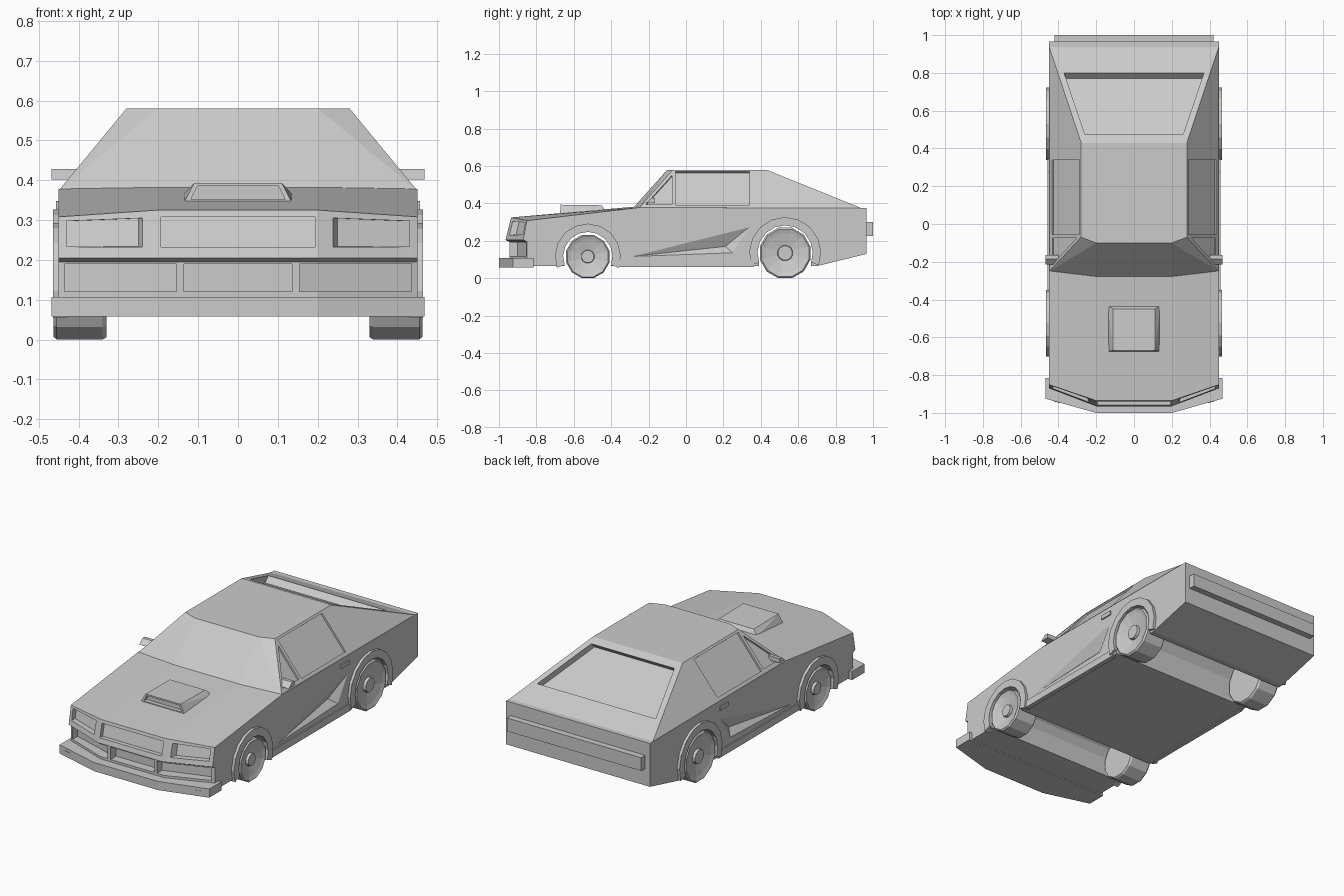
import bpy, bmesh
from math import sin, cos, radians, pi
from mathutils import Vector

if "Cube" in bpy.data.objects:
    bpy.data.objects.remove(bpy.data.objects["Cube"])


def finish(name, bm):
    bmesh.ops.recalc_face_normals(bm, faces=bm.faces)
    me = bpy.data.meshes.new(name)
    bm.to_mesh(me)
    bm.free()
    ob = bpy.data.objects.new(name, me)
    bpy.context.collection.objects.link(ob)
    return ob


def loft(name, rings):
    """Skin equal-length rings of points and cap both ends."""
    bm = bmesh.new()
    vs = [[bm.verts.new(p) for p in r] for r in rings]
    n = len(rings[0])
    for a, b in zip(vs, vs[1:]):
        for i in range(n):
            j = (i + 1) % n
            bm.faces.new((a[i], a[j], b[j], b[i]))
    bm.faces.new(vs[0])
    bm.faces.new(vs[-1])
    return finish(name, bm)


def hull(name, pts):
    bm = bmesh.new()
    for p in pts:
        bm.verts.new(p)
    r = bmesh.ops.convex_hull(bm, input=bm.verts)
    loose = {g for g in r["geom_interior"] if isinstance(g, bmesh.types.BMVert)}
    bmesh.ops.delete(bm, geom=list(loose), context='VERTS')
    bmesh.ops.dissolve_limit(bm, angle_limit=radians(0.5), verts=bm.verts, edges=bm.edges)
    return finish(name, bm)


def box(name, x0, x1, y0, y1, z0, z1):
    return hull(name, [(x, y, z) for x in (x0, x1) for y in (y0, y1) for z in (z0, z1)])


def cut(ob, cutter):
    cutter.hide_render = True
    m = ob.modifiers.new("cut", 'BOOLEAN')
    m.operation, m.solver, m.object = 'DIFFERENCE', 'EXACT', cutter
    bpy.context.view_layer.objects.active = ob
    bpy.ops.object.modifier_apply(modifier=m.name)
    bpy.data.objects.remove(cutter)


def recess(ob, pts, inward):
    """Press a flat outline lying on the surface inwards."""
    d = Vector(inward)
    out = d.normalized() * -0.05
    cut(ob, hull("cutter", [Vector(p) + o for p in pts for o in (out, d)]))


# Body: side profiles at the flank and at the nose break
W = 0.45
rear = [(0.965, 0.375), (0.965, 0.13), (0.70, 0.065)]
flank = [(-0.85, 0.065), (-0.85, 0.195), (-0.87, 0.205), (-0.85, 0.308), (-0.25, 0.378)] + rear
mid = [(-0.945, 0.065), (-0.945, 0.195), (-0.965, 0.205), (-0.935, 0.325), (-0.28, 0.382)] + rear
body = loft("body", [[(x, y, z) for y, z in prof] for x, prof in
                     ((-W, flank), (-0.2, mid), (0.2, mid), (W, flank))])


def nose(x, z):
    return -0.965 + 0.25 * (z - 0.205) + 0.38 * max(0, abs(x) - 0.2)


# Upper grille and headlight recesses
recess(body, [(x, nose(x, z), z) for x in (-0.193, 0.193) for z in (0.232, 0.308)], (0, 0.025, 0))
for s in (1, -1):
    front = [(s * x, nose(x, z) - 0.04, z) for x, z in
             ((0.225, 0.23), (0.225, 0.306), (0.43, 0.232), (0.43, 0.298))]
    back = [(s * x, nose(x, z) + 0.03, z) for x, z in
            ((0.25, 0.233), (0.25, 0.304), (0.43, 0.234), (0.43, 0.297))]
    cut(body, hull("cutter", front + back))

# Lower grille openings with two dividers
recess(body, [(x, -0.945, z) for x in (-0.135, 0.135) for z in (0.12, 0.19)], (0, 0.05, 0))
for s in (1, -1):
    recess(body, [(s * x, -0.945 + 0.38 * max(0, x - 0.2), z)
                  for x in (0.155, 0.2, 0.435) for z in (0.12, 0.19)], (0, 0.045, 0))

# Wheels, arches and wheel tunnels
for label, cy, R, ri, ro in (("front", -0.525, 0.116, 0.132, 0.176),
                             ("rear", 0.53, 0.135, 0.148, 0.192)):
    def arc(r):
        return [(cy + r * cos(radians(a)), R + r * sin(radians(a)))
                for a in range(-20, 201, 22)]
    inner = arc(ri)
    ends = [(inner[-1][0], -0.1), (inner[0][0], -0.1)]
    cut(body, loft("cutter", [[(x, y, z) for y, z in inner + ends] for x in (-0.6, 0.6)]))
    for s, side in ((1, "right"), (-1, "left")):
        outline = arc(ro) + inner[::-1]
        loft(f"{label}_arch_{side}", [[(s * x, y, z) for y, z in outline] for x in (0.43, 0.465)])
        rings = []
        for x, k in ((0.33, 0.7), (0.33, 0.95), (0.34, 1), (0.455, 1), (0.463, 0.94),
                     (0.455, 0.78), (0.44, 0.3), (0.455, 0.28), (0.455, 0.2)):
            r = k * R / cos(pi / 12)
            rings.append([(s * x, cy + r * cos((i + .5) * pi / 6), R + r * sin((i + .5) * pi / 6))
                          for i in range(12)])
        loft(f"{label}_wheel_{side}", rings)

# Sculpted wedge in each door
for s in (1, -1):
    tri = [(-0.3, 0.115), (0.34, 0.275), (0.25, 0.135)]
    cut(body, hull("cutter", [(s * 0.451, y, z) for y, z in tri] + [(s * 0.415, 0.21, 0.17)]))

# Cabin
cabin = hull("cabin",
             [(s * x, y, 0.374) for s in (1, -1) for x, y in ((0.2, -0.285), (W, -0.252), (W, 0.94))] +
             [(s * x, y, 0.58) for s in (1, -1) for x, y in ((0.2, -0.1), (0.28, -0.07), (0.28, 0.43))])


def slope(y):
    return 0.58 - (y - 0.43) * 0.206 / 0.51


# Rear window recess
recess(cabin, [(s * x, y, slope(y)) for s in (1, -1) for x, y in ((0.26, 0.475), (0.37, 0.80))],
       (0, -0.03, -0.03))

# Side windows and front quarter windows
for s in (1, -1):
    def on_side(y, z):
        return (s * (W - (z - 0.374) * 0.17 / 0.206), y, z)
    inward = (-s * 0.0077, 0, -0.0064)
    recess(cabin, [on_side(*p) for p in ((-0.055, 0.392), (-0.055, 0.57), (0.34, 0.57), (0.34, 0.392))], inward)
    recess(cabin, [on_side(*p) for p in ((-0.215, 0.395), (-0.075, 0.395), (-0.075, 0.55))], inward)

# Hood scoop with open mouth
scoop = hull("hood_scoop", [(s * x, y, z) for s in (1, -1) for x, y, z in (
    (0.14, -0.675, 0.335), (0.14, -0.43, 0.36), (0.11, -0.67, 0.393), (0.11, -0.45, 0.39))])
cut(scoop, hull("cutter", [(s * x, y, z) for s in (1, -1) for y in (-0.75, -0.65)
                           for x, z in ((0.118, 0.352), (0.102, 0.385))]))

# Bumpers
hull("front_bumper", [(s * x, y, z) for s in (1, -1) for z in (0.058, 0.107)
                      for x, y in ((0.2, -1.0), (0.468, -0.925), (0.468, -0.815))])
box("rear_bumper", -0.42, 0.42, 0.95, 1.0, 0.225, 0.30)

# Small side parts
for s, side in ((1, "right"), (-1, "left")):
    box(f"sill_{side}", s * 0.43, s * 0.457, -0.37, 0.36, 0.06, 0.1)
    box(f"door_handle_{side}", s * 0.44, s * 0.457, 0.27, 0.345, 0.325, 0.348)
    hull(f"mirror_{side}", [(s * x, y, z) for x in (0.40, 0.468) for y, z in
                            ((-0.215, 0.402), (-0.165, 0.402), (-0.165, 0.428), (-0.185, 0.428))])
    hull(f"marker_lamp_{side}", [(s * x, -0.998 + 0.28 * (x - 0.2) + d, z) for x in (0.39, 0.425)
                                 for d in (-0.004, 0.02) for z in (0.075, 0.09)])
